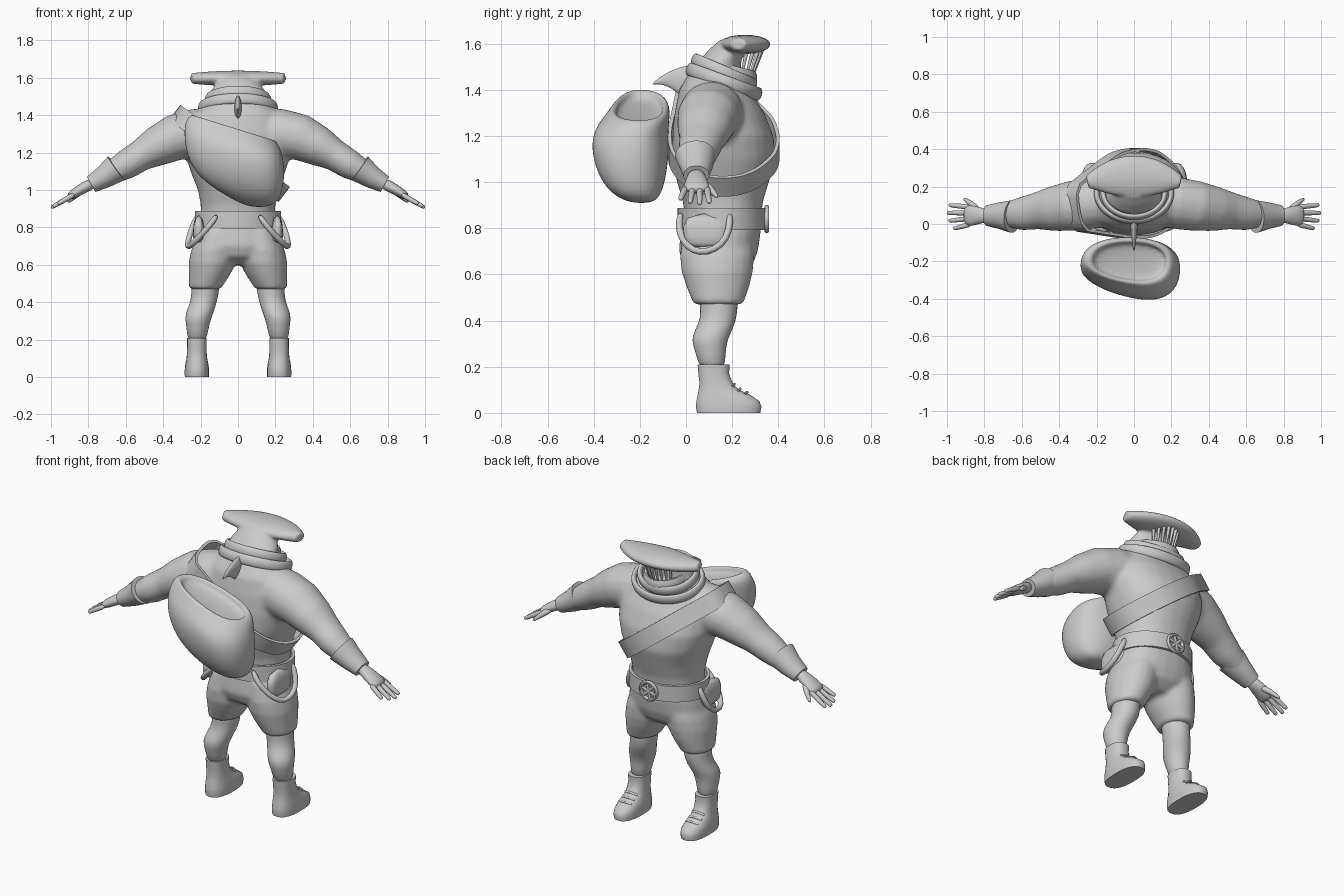
import bpy, bmesh, math
from mathutils import Vector
from mathutils.bvhtree import BVHTree
from mathutils.geometry import convex_hull_2d

cube = bpy.data.objects.get("Cube")
if cube:
    bpy.data.objects.remove(cube)

tone = (0.6, 0.6, 0.6, 1)
grey = bpy.data.materials.new("plain_grey")
grey.use_nodes = True
grey.diffuse_color = tone
grey.node_tree.nodes["Principled BSDF"].inputs["Base Color"].default_value = tone

X, Y, Z = Vector((1, 0, 0)), Vector((0, 1, 0)), Vector((0, 0, 1))


def tube(rings, ref=X, axis=None, sides=16, power=2, closed=False):
    """Loft of (centre, half width along ref, half depth); axis fixes the ring plane."""
    middles = [Vector(ring[0]) for ring in rings]
    count = len(middles)
    loops = []
    for i, (_, width, depth) in enumerate(rings):
        after = middles[(i + 1) % count] if closed else middles[min(i + 1, count - 1)]
        before = middles[i - 1] if closed else middles[max(i - 1, 0)]
        along = axis or (after - before).normalized()
        across = (ref - along * ref.dot(along)).normalized()
        up = along.cross(across)
        loop = []
        for j in range(sides):
            angle = math.tau * (j + 0.5) / sides
            c, s = math.cos(angle), math.sin(angle)
            loop.append(middles[i] + across * width * math.copysign(abs(c) ** (2 / power), c)
                        + up * depth * math.copysign(abs(s) ** (2 / power), s))
        loops.append(loop)
    return loops, closed


def column(x, rings, power=2):
    """Upright loft with level rings of (height, y, half width, half depth)."""
    return tube([((x, y, z), width, depth) for z, y, width, depth in rings],
                axis=Z, sides=24, power=power)


def pipe(points, radius, tip=None, ref=Y, closed=False):
    """Round rod through points, narrowing evenly from radius to tip."""
    tip = radius if tip is None else tip
    last = len(points) - 1
    rings = []
    for i, point in enumerate(points):
        size = radius + (tip - radius) * i / last
        rings.append((point, size, size))
    return tube(rings, ref=ref, sides=8, closed=closed)


def part(name, tubes, mirror=False, voxel=0, smooth=0):
    bm = bmesh.new()
    for loops, closed in tubes:
        rows = [[bm.verts.new(point) for point in loop] for loop in loops]
        sides = len(rows[0])
        for a, b in zip(rows, rows[1:] + (rows[:1] if closed else [])):
            for j in range(sides):
                k = (j + 1) % sides
                bm.faces.new((a[j], a[k], b[k], b[j]))
        if not closed:
            bm.faces.new(rows[0][::-1])
            bm.faces.new(rows[-1])
    bmesh.ops.recalc_face_normals(bm, faces=bm.faces)
    mesh = bpy.data.meshes.new(name)
    bm.to_mesh(mesh)
    bm.free()
    mesh.materials.append(grey)
    ob = bpy.data.objects.new(name, mesh)
    bpy.context.collection.objects.link(ob)
    bpy.ops.object.select_all(action="DESELECT")
    ob.select_set(True)
    bpy.context.view_layer.objects.active = ob
    bpy.ops.object.shade_smooth_by_angle(angle=math.radians(180 if smooth else 45))
    if mirror:
        ob.modifiers.new("mirror", "MIRROR").use_mirror_merge = False
    if smooth:
        rounding = ob.modifiers.new("round", "SUBSURF")
        rounding.levels = rounding.render_levels = smooth
    if voxel:
        blend = ob.modifiers.new("blend", "REMESH")
        blend.mode, blend.voxel_size, blend.use_smooth_shade = "VOXEL", voxel, True
        soften = ob.modifiers.new("soften", "SMOOTH")
        soften.factor, soften.iterations = 0.5, 7
    return ob


def band(name, path, normal, half, thick):
    """Closed flat strip whose width runs along normal."""
    corner = math.sqrt(2)
    rings = [(point, half * corner, thick * corner) for point in path]
    return part(name, [tube(rings, ref=normal, sides=4, closed=True)])


def oval(width, depth, centre, drop=0):
    """Level oval path whose +y side hangs lower by drop."""
    angles = [math.tau * i / 48 for i in range(48)]
    return [Vector(centre) + Vector((width * math.cos(a), depth * math.sin(a), -drop * math.sin(a)))
            for a in angles]


# Torso blended with both arms
torso = column(0, [(.84, .16, .2, .165), (.92, .16, .2, .175), (1, .16, .215, .2),
                   (1.1, .165, .255, .225), (1.2, .16, .285, .22), (1.3, .145, .28, .195),
                   (1.4, .125, .235, .155), (1.5, .13, .13, .1)], power=2.2)
arm = tube([((.12, .12, 1.29), .13, .15), ((.24, .11, 1.3), .14, .135), ((.34, .095, 1.28), .135, .125),
            ((.44, .08, 1.23), .12, .107), ((.52, .07, 1.185), .1, .085),
            ((.6, .055, 1.135), .09, .08), ((.78, .045, 1.035), .045, .04)], ref=Y)
body = part("body", [torso, arm], mirror=True, voxel=.014)

# Forearm cuffs and hands
part("forearm_cuff", [tube([((.65, .04, 1.117), .088, .078), ((.715, .045, 1.07), .072, .062),
                            ((.785, .045, 1.03), .056, .047)], ref=Y, sides=20)], mirror=True)
hand = [tube([((.77, .045, 1.04), .035, .032), ((.82, .045, 1.015), .043, .03),
              ((.87, .045, .985), .058, .027), ((.91, .045, .96), .055, .02)], ref=Y)]
for i in range(4):
    root = Vector((.87, .03 * i, .98))
    reach = math.sin(math.pi * (i + 1) / 6)
    tip = Vector((.93 + .07 * reach, .042 * i - .025, .945 - .04 * reach))
    hand.append(pipe([root, root.lerp(tip, .5), root.lerp(tip, .9), tip], .017, .01))
hand.append(pipe([(.83, .07, 1), (.87, .11, .97), (.915, .138, .93)], .022, .01))
part("hand", hand, mirror=True, smooth=1)

# Shorts, legs and boots
hips = column(0, [(.85, .155, .205, .17), (.78, .15, .225, .174), (.7, .14, .238, .172),
                  (.645, .14, .2, .15), (.6, .145, .08, .09)], power=2.3)
short_leg = tube([((.11, .135, .78), .1, .15), ((.128, .135, .68), .123, .162),
                  ((.137, .135, .61), .128, .155), ((.152, .138, .55), .112, .138),
                  ((.178, .14, .47), .086, .108)], axis=Z, sides=20)
part("shorts", [hips, short_leg], mirror=True, voxel=.012)
calf = [(.17, .14, .55, .085), (.175, .142, .47, .082), (.18, .142, .41, .077),
        (.2, .12, .36, .08), (.214, .1, .315, .078), (.216, .107, .26, .063), (.22, .115, .18, .055)]
part("leg", [tube([((x, y, z), r * .93, r * 1.03) for x, y, z, r in calf], axis=Z)],
     mirror=True, smooth=1)
boot = [(0, .185, .138), (.025, .185, .143), (.05, .182, .138), (.078, .165, .115),
        (.1, .142, .088), (.13, .13, .072), (.17, .12, .067), (.21, .12, .07)]
part("boot", [column(.22, [(z, y, .04 + .18 * r, r) for z, y, r in boot], power=2.5)], mirror=True)
part("boot_lace", [pipe([(.18, y, z - .01), (.22, y + .01, z), (.26, y, z - .01)], .006)
                   for y, z in ((.2, .125), (.225, .105), (.255, .09))], mirror=True)

# Belt, round buckle and hanging ropes
band("belt", oval(.223, .183, (0, .155, .84)), Z, .047, .008)
spokes = [Vector((.048 * math.cos(a), 0, .048 * math.sin(a))) for a in (.3, 1.35, 2.4)]
hub = Vector((0, .35, .84))
rim = [hub + Vector((p.x, 0, p.y)) for p in oval(.05, .05, (0, 0, 0))]
part("belt_buckle", [pipe(rim, .011, closed=True), pipe([hub - Y * .02, hub + Y * .015], .025)]
     + [pipe([hub - spoke, hub + spoke], .009) for spoke in spokes])
part("hip_rope", [pipe([(.215, .19, .87), (.25, .19, .79), (.268, .155, .725), (.27, .09, .695),
                        (.255, .03, .7), (.21, -.015, .745), (.15, -.035, .81), (.11, -.02, .87)],
                       .017, ref=Vector((1, -1, 0)))], mirror=True, smooth=1)
part("hip_pouch", [column(.21, [(.715, .085, .025, .07), (.75, .085, .034, .1), (.87, .085, .025, .1)],
                          power=3)], mirror=True, smooth=1)

# Shoulder strap, pulled taut over the body in a slanted plane
tree = BVHTree.FromObject(body, bpy.context.evaluated_depsgraph_get())
slant = Vector((.8, 0, -.6))
rise = slant.cross(Y)
middle = Vector((-.01, .16, 1.17))
touches = []
for spot in oval(1, 1, (0, 0, 0)):
    for offset in (-.045, 0, .045):
        start = middle + rise * offset
        hit = tree.ray_cast(start, slant * spot.x + Y * spot.y)[0]
        if hit:
            touches.append(spot.xy * (min((hit - start).length, .39) + .012))
hull = [touches[i] for i in convex_hull_2d(touches)]
path = []
for p, q in zip(hull, hull[1:] + hull[:1]):
    steps = max(1, round((q - p).length / .03))
    for step in range(steps):
        point = p.lerp(q, step / steps)
        path.append(middle + slant * point.x + Y * point.y)
band("shoulder_strap", path, rise, .05, .008)


def sack_ring(low, high, depth):
    """Ring between two edge points, bulging outward toward the high-x end."""
    centre = (low + high) / 2
    (loop,), _ = tube([(centre, (high - low).length / 2, depth)], ref=high - low,
                      axis=Y.cross(low - high).normalized(), sides=20, power=2.3)
    for point in loop:
        outward = max(centre.y - point.y, 0)
        point.y -= (point.x - centre.x) * outward * 1.3
    return loop


# Sack: rings run between a left and a right edge, then dip into the mouth
sack = []
for left, low, right, high, depth in ((.06, .905, .17, .91, .055), (-.07, .97, .225, .945, .115),
                                      (-.22, 1.07, .248, 1.03, .15), (-.28, 1.19, .252, 1.12, .165),
                                      (-.292, 1.3, .24, 1.19, .158), (-.285, 1.375, .22, 1.245, .135),
                                      (-.25, 1.41, .195, 1.27, .118)):
    y = -.17 - .4 * depth if low < 1.35 else -.2
    a, b = Vector((left, y, low)), Vector((right, y, high))
    sack.append(sack_ring(a, b, depth))
for sink in (.012, .05):
    sack.append(sack_ring(a.lerp(b, .08) - Z * sink, b.lerp(a, .06) - Z * sink, depth * .82))
part("sack", [(sack, False)], smooth=2)

# Hammer-shaped head with eyes
head = column(0, [(1.4, .145, .15, .11), (1.48, .14, .155, .1), (1.53, .15, .145, .09),
                  (1.575, .185, .115, .085), (1.615, .225, .09, .08)])
hammer = []
for i in range(-8, 9):
    f = i / 8
    hammer.append(((.25 * f, .255 - .03 * f * f, 1.597), .113 * (1 - .7 * f * f), .042 - .014 * f * f))
part("hammer_head", [head, tube(hammer, ref=Y)], voxel=.008)
part("eye", [tube([((.225, .24, 1.6), .042, .028), ((.25, .24, 1.6), .03, .02)], ref=Y)],
     mirror=True, smooth=1)

# Open lower jaw and teeth
jaw, teeth = [], []
for i in range(13):
    c, s = math.cos(math.pi * i / 12), math.sin(math.pi * i / 12)
    jaw.append(((.12 * c, .17 + .125 * s, 1.48 - .03 * s), .034, .014))
    if 1 < i < 11:
        teeth.append(pipe([(.08 * c, .19 + .1 * s, 1.46), (.095 * c, .2 + .13 * s, 1.575)], .005, .01))
part("lower_jaw", [tube(jaw, ref=Z, sides=8), column(0, [(1.405, .18, .1, .1), (1.43, .185, .11, .11)])])
part("teeth", teeth)

# Draped neck scarf and back fin
for name, width, depth, z in (("scarf_upper", .165, .128, 1.475), ("scarf_lower", .2, .15, 1.435)):
    rings = [(point, .032, .016) for point in oval(width, depth, (0, .165, z), drop=.055)]
    part(name, [tube(rings, ref=Z + Y * .3, sides=8, closed=True)], smooth=1)
part("back_fin", [tube([((0, .04, 1.43), .022, .09), ((0, -.02, 1.435), .02, .065),
                        ((0, -.07, 1.448), .014, .035), ((0, -.115, 1.44), .008, .014),
                        ((0, -.145, 1.425), .003, .003)], axis=Y)], smooth=1)
